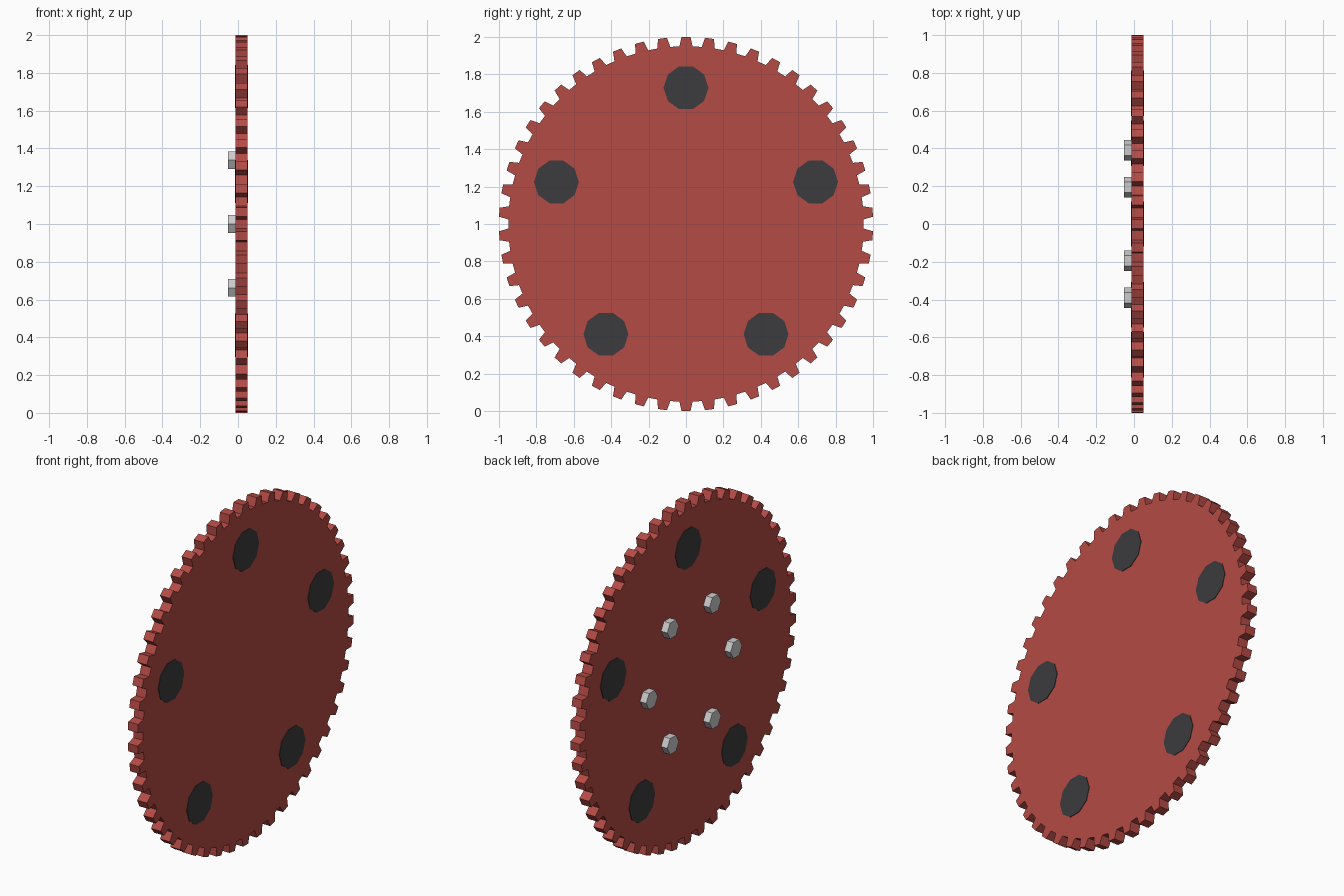
import bpy, bmesh
from math import sin, cos, tau

if "Cube" in bpy.data.objects:
    bpy.data.objects.remove(bpy.data.objects["Cube"])

CENTRE_Z = 1.0
TEETH = 50


def material(name, rgb):
    m = bpy.data.materials.new(name)
    m.diffuse_color = (*rgb, 1)
    m.use_nodes = True
    m.node_tree.nodes["Principled BSDF"].inputs["Base Color"].default_value = m.diffuse_color
    return m


def prism(name, outline, x0, x1, mat=None):
    """Extrude a (y, z) outline along x from x0 to x1."""
    bm = bmesh.new()
    face = bm.faces.new([bm.verts.new((x0, y, z)) for y, z in outline])
    ext = bmesh.ops.extrude_face_region(bm, geom=[face], use_keep_orig=True)
    moved = [v for v in ext["geom"] if isinstance(v, bmesh.types.BMVert)]
    bmesh.ops.translate(bm, verts=moved, vec=(x1 - x0, 0, 0))
    bmesh.ops.recalc_face_normals(bm, faces=bm.faces)
    mesh = bpy.data.meshes.new(name)
    bm.to_mesh(mesh)
    bm.free()
    if mat:
        mesh.materials.append(mat)
    obj = bpy.data.objects.new(name, mesh)
    bpy.context.collection.objects.link(obj)
    return obj


def polygon(cy, cz, radius, sides):
    return [(cy + radius * cos(tau * i / sides), cz + radius * sin(tau * i / sides))
            for i in range(sides)]


red = material("red", (0.46, 0.07, 0.06))
black = material("black", (0.045, 0.045, 0.05))

# Toothed wheel: tapered teeth, one pointing straight up
outline = []
for i in range(TEETH):
    a = tau * i / TEETH
    for radius, offset in ((0.95, -0.037), (1.0, -0.024), (1.0, 0.024), (0.95, 0.037)):
        outline.append((radius * sin(a + offset), CENTRE_Z + radius * cos(a + offset)))
prism("gear_wheel", outline, -0.013, 0.05, red)

# Five dark ten-sided plugs, just proud of both faces
for i in range(5):
    a = tau * i / 5
    prism(f"plug_{i + 1}", polygon(0.728 * sin(a), CENTRE_Z + 0.728 * cos(a), 0.12, 10),
          -0.016, 0.053, black)

# Six hexagonal bolt heads on the back
for i in range(6):
    a = tau * i / 6
    prism(f"bolt_head_{i + 1}", polygon(0.39 * cos(a), CENTRE_Z + 0.39 * sin(a), 0.054, 6),
          -0.053, -0.013)
